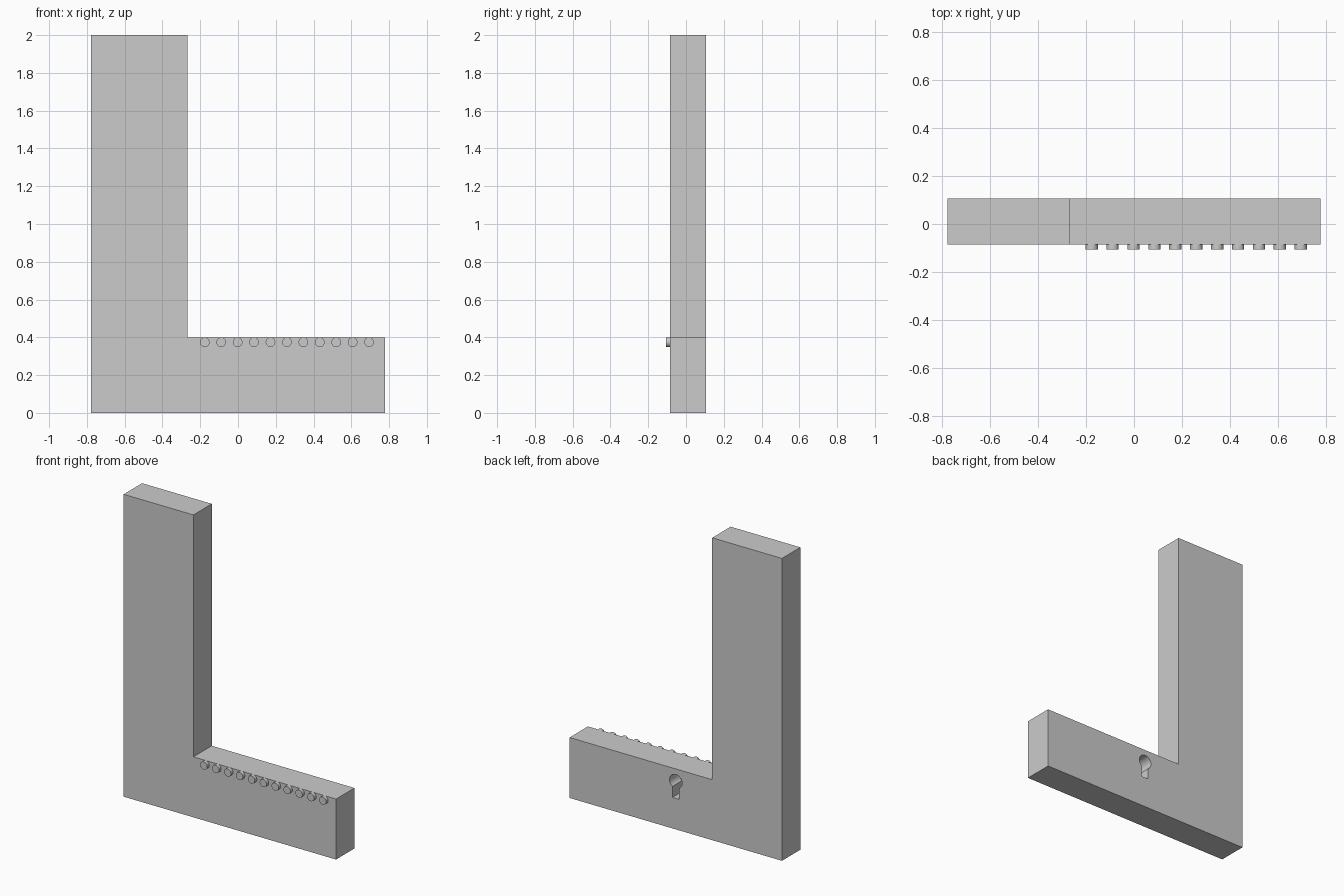
import bpy, bmesh
from math import sin, cos, pi, asin

if "Cube" in bpy.data.objects:
    bpy.data.objects.remove(bpy.data.objects["Cube"])

Y_FRONT, Y_BACK = -0.085, 0.107


def prism(name, profile, y0, y1):
    """Extrude an (x, z) outline from y0 to y1."""
    bm = bmesh.new()
    face = bm.faces.new([bm.verts.new((x, y0, z)) for x, z in profile])
    ext = bmesh.ops.extrude_face_region(bm, geom=[face])["geom"]
    bmesh.ops.translate(bm, vec=(0, y1 - y0, 0),
                        verts=[v for v in ext if isinstance(v, bmesh.types.BMVert)])
    bmesh.ops.recalc_face_normals(bm, faces=bm.faces)
    mesh = bpy.data.meshes.new(name)
    bm.to_mesh(mesh)
    bm.free()
    obj = bpy.data.objects.new(name, mesh)
    bpy.context.collection.objects.link(obj)
    return obj


def smooth(obj):
    bpy.ops.object.select_all(action='DESELECT')
    obj.select_set(True)
    bpy.context.view_layer.objects.active = obj
    bpy.ops.object.shade_smooth_by_angle()


# L-shaped body
body = prism("letter_body", [(-0.777, 0), (0.777, 0), (0.777, 0.4), (-0.267, 0.4),
                             (-0.267, 2), (-0.777, 2)], Y_FRONT, Y_BACK)

# Keyhole hanging slot in the back: round head over a narrow slot
R, HALF, CZ, BOTTOM = 0.046, 0.024, 0.317, 0.205
a0 = -pi / 2 + asin(HALF / R)
span = 2 * pi - 2 * asin(HALF / R)
outline = [(R * cos(a0 + span * i / 32), CZ + R * sin(a0 + span * i / 32)) for i in range(33)]
outline += [(-HALF, BOTTOM), (HALF, BOTTOM)]
cutter = prism("keyhole_cutter", outline, Y_BACK - 0.1, Y_BACK + 0.05)
cutter.hide_render = True
cutter.hide_set(True)
cut = body.modifiers.new("keyhole", 'BOOLEAN')
cut.object = cutter
cut.operation = 'DIFFERENCE'
cut.solver = 'EXACT'
bpy.context.view_layer.objects.active = body
bpy.ops.object.modifier_apply(modifier=cut.name)
bpy.data.objects.remove(cutter)
smooth(body)

# Row of round pegs along the top of the foot
for i in range(11):
    x = -0.176 + 0.087 * i
    circle = [(x + 0.0255 * cos(2 * pi * k / 32), 0.3745 + 0.0255 * sin(2 * pi * k / 32))
              for k in range(32)]
    smooth(prism(f"peg_{i + 1}", circle, -0.107, Y_FRONT + 0.005))
